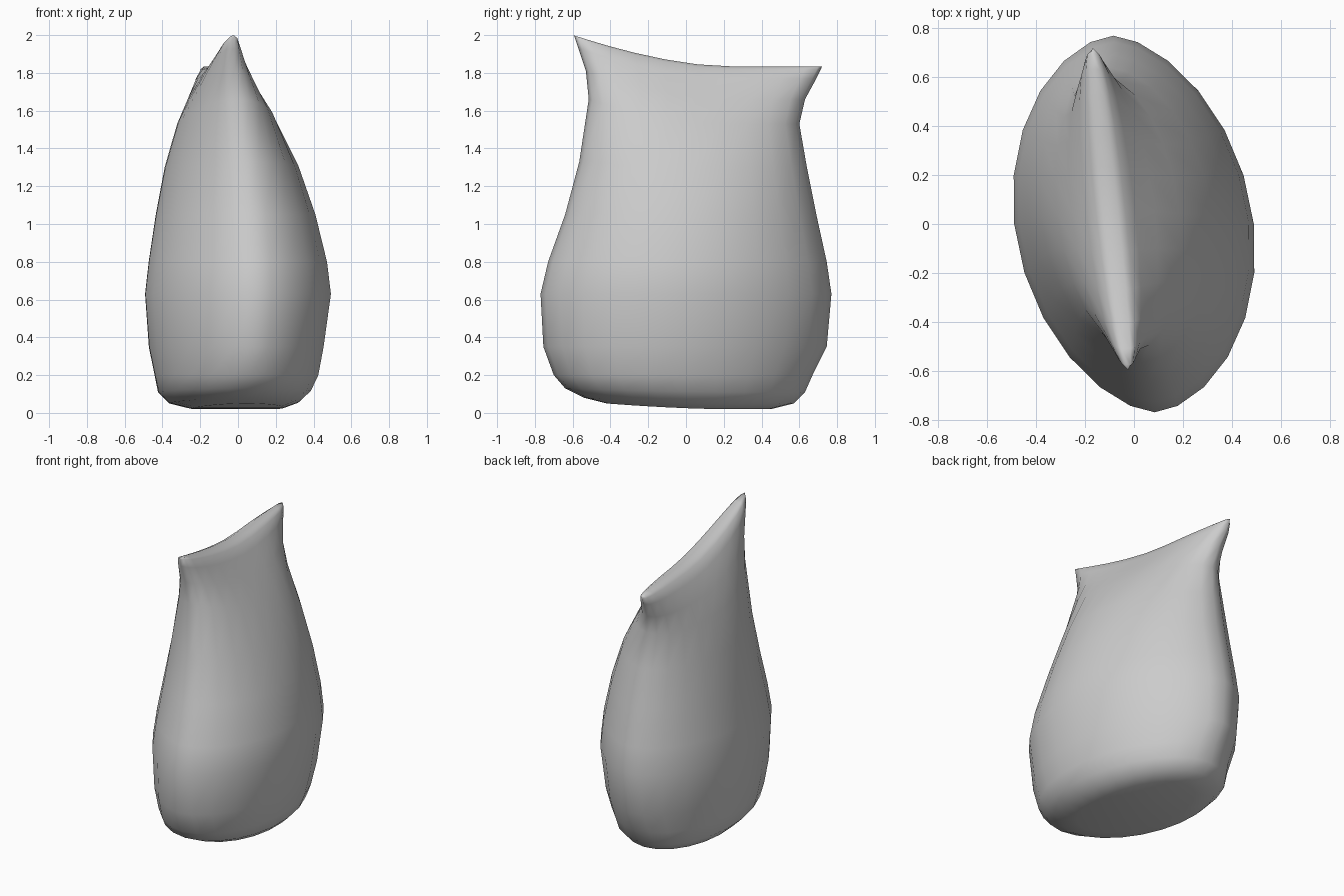
import bpy
import math

cube = bpy.data.objects.get("Cube")
if cube:
    bpy.data.objects.remove(cube, do_unlink=True)

# One plain cloth colour
cloth = bpy.data.materials.new("grey cloth")
cloth.use_nodes = True
grey = (0.6, 0.6, 0.6, 1)
cloth.diffuse_color = grey
cloth.node_tree.nodes["Principled BSDF"].inputs["Base Color"].default_value = grey

STEPS = 12    # stations from the front seam to the back seam
SHEAR = 0.11  # the whole sack is twisted slightly off the y axis

# Horizontal rings: height, centre x, half width, front y, back y,
# rise of the front corner, roundness exponent of the outline
RINGS = [
    (0.02, 0, 0.24, -0.42, 0.45, 0.03, 1),
    (0.05, -0.02, 0.34, -0.54, 0.57, 0.03, 1),
    (0.11, -0.02, 0.4, -0.64, 0.63, 0.02, 1),
    (0.2, -0.01, 0.43, -0.7, 0.67, 0, 1.1),
    (0.35, -0.01, 0.46, -0.755, 0.745, 0, 1.2),
    (0.63, 0, 0.49, -0.77, 0.77, 0, 1.2),
    (0.8, 0, 0.47, -0.73, 0.745, 0, 1.2),
    (1.05, -0.01, 0.42, -0.64, 0.69, 0, 1.15),
    (1.3, -0.03, 0.35, -0.565, 0.64, 0.03, 1.1),
    (1.53, -0.06, 0.25, -0.515, 0.6, 0.13, 1),
    (1.66, -0.08, 0.17, -0.53, 0.63, 0.15, 0.9),
    (1.77, -0.09, 0.1, -0.57, 0.69, 0.16, 0.75),
    (1.82, -0.09, 0.06, -0.59, 0.715, 0.17, 0.65),
    (1.835, -0.09, 0.03, -0.597, 0.72, 0.165, 0.6),
]


def ring_points(z, cx, half, front, back, rise, power):
    """Closed outline: front seam, left side, back seam, right side."""
    points = []
    for i in range(2 * STEPS):
        angle = math.pi * i / STEPS
        y = (front + back) / 2 - math.cos(angle) * (back - front) / 2
        side = math.copysign(abs(math.sin(angle)) ** power, math.sin(angle))
        if i % STEPS == 0:
            side = 0
        lift = rise * (max(0, 0.2 - y) / (0.2 - front)) ** 1.6
        points.append((cx + half * side - SHEAR * y, y, z + lift))
    return points


def strip_cap(start, flip):
    """Close a ring with strips running from one side to the other."""
    count = 2 * STEPS
    faces = []
    for i in range(STEPS):
        face = []
        for k in (i, i + 1, count - i - 1, count - i):
            index = start + k % count
            if index not in face:
                face.append(index)
        faces.append(face[::-1] if flip else face)
    return faces


# Sack body lofted through the rings, closed by the base and the top fold
count = 2 * STEPS
verts = [p for ring in RINGS for p in ring_points(*ring)]
faces = strip_cap(0, True) + strip_cap(count * (len(RINGS) - 1), False)
for level in range(len(RINGS) - 1):
    low, high = level * count, (level + 1) * count
    for i in range(count):
        j = (i + 1) % count
        faces.append((low + i, low + j, high + j, high + i))

mesh = bpy.data.meshes.new("sack_body")
mesh.from_pydata(verts, [], faces)
mesh.materials.append(cloth)
for face in mesh.polygons:
    face.use_smooth = True
mesh.update()
sack = bpy.data.objects.new("sack_body", mesh)
bpy.context.collection.objects.link(sack)
